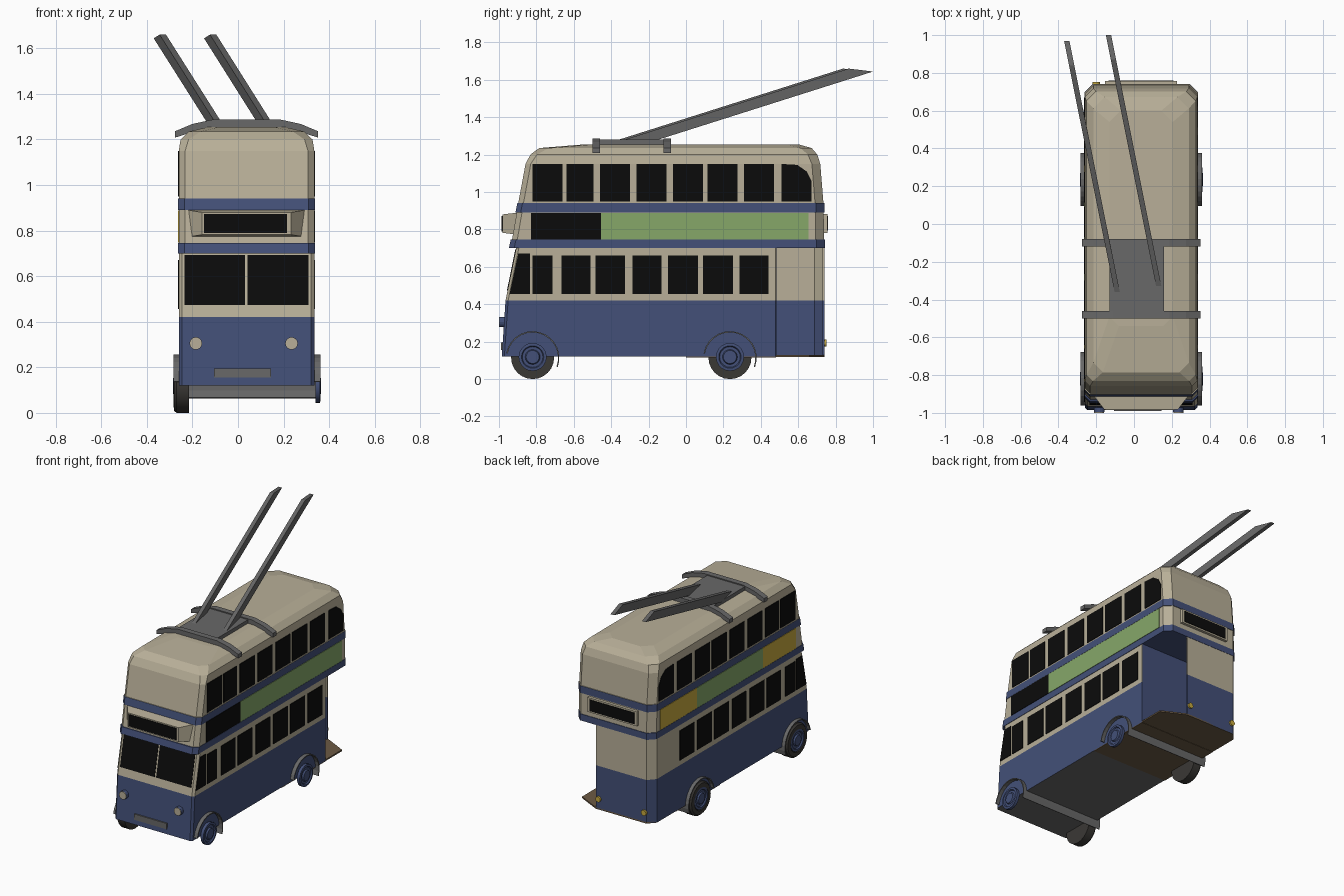
import bpy, bmesh, math
from mathutils import Vector

cube = bpy.data.objects.get("Cube")
if cube:
    bpy.data.objects.remove(cube, do_unlink=True)

CX = 0.0375   # centre line of the bodywork
HW = 0.2975   # half width of the bodywork


def material(name, rgb):
    lin = [((c / 255 + 0.055) / 1.055) ** 2.4 for c in rgb]
    m = bpy.data.materials.new(name)
    m.use_nodes = True
    m.diffuse_color = (*lin, 1)
    m.node_tree.nodes["Principled BSDF"].inputs["Base Color"].default_value = (*lin, 1)
    return m


CREAM = material("cream paint", (184, 175, 152))
BLUE = material("navy blue paint", (67, 80, 120))
BLACK = material("black glass", (11, 11, 11))
GREEN = material("green panel", (134, 167, 105))
YELLOW = material("yellow panel", (200, 170, 62))
GREY = material("grey metal", (104, 104, 104))
TYRE = material("dark rubber", (58, 56, 53))
BROWN = material("brown floor", (108, 90, 68))


def finish(name, bm, mats, smooth=False):
    bmesh.ops.recalc_face_normals(bm, faces=bm.faces)
    me = bpy.data.meshes.new(name)
    bm.to_mesh(me)
    bm.free()
    for m in mats:
        me.materials.append(m)
    ob = bpy.data.objects.new(name, me)
    bpy.context.collection.objects.link(ob)
    if smooth:
        bpy.ops.object.select_all(action='DESELECT')
        ob.select_set(True)
        bpy.context.view_layer.objects.active = ob
        bpy.ops.object.shade_smooth_by_angle(angle=math.radians(35))
    return ob


def prism(name, pts, offset, mat):
    """Polygon swept along an offset."""
    bm = bmesh.new()
    a = [bm.verts.new(p) for p in pts]
    b = [bm.verts.new(Vector(p) + Vector(offset)) for p in pts]
    bm.faces.new(a)
    bm.faces.new(b[::-1])
    for i in range(len(a)):
        j = (i + 1) % len(a)
        bm.faces.new((a[i], a[j], b[j], b[i]))
    return finish(name, bm, [mat])


def loft(name, rings, layers, mats):
    """Stack of chamfered rectangles; rings are (z, front, back, half width, front cut, back cut)."""
    bm = bmesh.new()
    loops = []
    for z, f, b, w, cf, cb in rings:
        half = [(w - cf, f), (w, f + cf), (w, b - cb), (w - cb, b)]
        plan = half + [(-x, y) for x, y in reversed(half)]
        loops.append([bm.verts.new((CX + x, y, z)) for x, y in plan])
    bm.faces.new(loops[0]).material_index = layers[0]
    bm.faces.new(loops[-1]).material_index = layers[-1]
    for lo, hi, mat in zip(loops, loops[1:], layers[1:]):
        for i in range(8):
            j = (i + 1) % 8
            bm.faces.new((lo[i], lo[j], hi[j], hi[i])).material_index = mat
    return finish(name, bm, mats)


def box(name, x0, x1, y0, y1, z0, z1, mat):
    return prism(name, [(x0, y0, z0), (x1, y0, z0), (x1, y1, z0), (x0, y1, z0)], (0, 0, z1 - z0), mat)


def side_plate(name, side, yz, mat):
    x = CX + side * (HW - 0.002)
    return prism(name, [(x, y, z) for y, z in yz], (side * 0.006, 0, 0), mat)


def rect(y0, y1, z0, z1):
    return [(y0, z0), (y1, z0), (y1, z1), (y0, z1)]


def lathe(name, x, y, z, profile, mat, n=20):
    """Profile of (distance along x, radius) spun round the x axis."""
    bm = bmesh.new()
    rows = [[bm.verts.new((x + d, y + r * math.cos(k * math.tau / n), z + r * math.sin(k * math.tau / n)))
             for k in range(n)] for d, r in profile]
    for a, b in zip(rows, rows[1:]):
        for i in range(n):
            bm.faces.new((a[i], a[(i + 1) % n], b[(i + 1) % n], b[i]))
    bm.faces.new(rows[0])
    bm.faces.new(rows[-1])
    return finish(name, bm, [mat], True)


def disc(name, x, z, y0, y1, r, mat, n=14):
    pts = [(x + r * math.cos(k * math.tau / n), y0, z + r * math.sin(k * math.tau / n)) for k in range(n)]
    return prism(name, pts, (0, y1 - y0, 0), mat)


# Lower deck up to the bulkhead of the open rear platform
loft("lower_body",
     [(0.12, -0.985, 0.48, HW, 0.014, 0.001), (0.42, -0.965, 0.48, HW, 0.014, 0.001),
      (0.70, -0.908, 0.48, HW, 0.014, 0.001)],
     [2, 0, 1], [BLUE, CREAM, GREY])
box("bulkhead", CX - HW + 0.004, CX + HW - 0.002, 0.478, 0.484, 0.12, 0.70, BLUE)
box("rear_underside", CX - HW, CX + HW, 0.0, 0.48, 0.116, 0.121, BROWN)

# Rear platform, with a wall on the left and back only
prism("platform_floor", [(-0.26, 0.48, 0.118), (0.335, 0.48, 0.118), (0.335, 0.66, 0.118),
                         (0.175, 0.74, 0.118), (-0.215, 0.74, 0.118), (-0.26, 0.69, 0.118)], (0, 0, 0.01), BROWN)
wall = [(-0.26, 0.47), (-0.26, 0.69), (-0.215, 0.74), (0.172, 0.74),
        (0.172, 0.73), (-0.21, 0.73), (-0.25, 0.686), (-0.25, 0.47)]
for label, z0, z1, mat in (("lower", 0.12, 0.42, BLUE), ("upper", 0.42, 0.70, CREAM)):
    prism("platform_wall_" + label, [(x, y, z0) for x, y in wall], (0, 0, z1 - z0), mat)

# Upper deck with two raised bands and a rounded roof
loft("upper_body",
     [(0.70, -0.947, 0.742, HW + 0.003, 0.028, 0.045), (0.745, -0.937, 0.742, HW + 0.003, 0.028, 0.045),
      (0.745, -0.930, 0.738, HW, 0.028, 0.045), (0.89, -0.905, 0.736, HW, 0.028, 0.045),
      (0.89, -0.912, 0.740, HW + 0.003, 0.028, 0.045), (0.94, -0.902, 0.740, HW + 0.003, 0.028, 0.045),
      (0.94, -0.897, 0.735, HW, 0.028, 0.045), (1.15, -0.858, 0.718, HW, 0.028, 0.045),
      (1.20, -0.832, 0.702, HW - 0.008, 0.035, 0.05), (1.235, -0.785, 0.672, HW - 0.045, 0.05, 0.06),
      (1.255, -0.54, 0.60, HW - 0.13, 0.05, 0.06)],
     [0, 0, 0, 1, 1, 0, 1, 1, 1, 1, 1], [BLUE, CREAM])

# Side windows and advertising panels
lower_windows = [(-0.82, -0.715), (-0.665, -0.51), (-0.485, -0.325), (-0.285, -0.13),
                 (-0.095, 0.065), (0.09, 0.25), (0.285, 0.44)]
upper_windows = [(-0.82, -0.66), (-0.64, -0.495), (-0.46, -0.30), (-0.265, -0.105),
                 (-0.07, 0.09), (0.115, 0.275), (0.31, 0.47)]
panels = {1: [(-0.83, -0.455, BLACK), (-0.455, 0.655, GREEN)],
          -1: [(-0.83, -0.465, YELLOW), (-0.465, 0.255, GREEN), (0.255, 0.655, YELLOW)]}
for side, word in ((1, "left"), (-1, "right")):
    for y0, y1 in lower_windows:
        side_plate("lower_window_" + word, side, rect(y0, y1, 0.455, 0.66), BLACK)
    for y0, y1 in upper_windows:
        side_plate("upper_window_" + word, side, rect(y0, y1, 0.95, 1.15), BLACK)
    side_plate("cab_window_" + word, side, [(-0.943, 0.455), (-0.835, 0.455), (-0.835, 0.67), (-0.897, 0.67)], BLACK)
    side_plate("rear_window_" + word, side,
               [(0.51, 0.95), (0.67, 0.95), (0.67, 1.06), (0.645, 1.11), (0.595, 1.145), (0.51, 1.15)], BLACK)
    for y0, y1, mat in panels[side]:
        side_plate("side_panel_" + word, side, rect(y0, y1, 0.747, 0.888), mat)

# Windscreen halves on the sloping front
for x0, x1 in ((-0.235, 0.03), (0.042, 0.31)):
    prism("windscreen", [(x0, -0.951, 0.475), (x1, -0.951, 0.475), (x1, -0.907, 0.693), (x0, -0.907, 0.693)],
          (0, -0.006, -0.001), BLACK)

# Front display: tapered housing with a dark plate
bm = bmesh.new()
back, front = [[bm.verts.new((CX + sx * w, y, z)) for sx, z in ((-1, z0), (1, z0), (1, z1), (-1, z1))]
               for w, y, z0, z1 in ((0.258, -0.90, 0.772, 0.89), (0.195, -0.982, 0.782, 0.88))]
bm.faces.new(back)
bm.faces.new(front)
for i in range(4):
    j = (i + 1) % 4
    bm.faces.new((back[i], back[j], front[j], front[i]))
finish("front_display_housing", bm, [CREAM])
box("front_display", -0.15, 0.215, -0.986, -0.98, 0.79, 0.872, BLACK)
box("rear_display_housing", CX - 0.19, CX + 0.19, 0.73, 0.756, 0.782, 0.882, CREAM)
box("rear_display", CX - 0.172, CX + 0.172, 0.754, 0.76, 0.793, 0.871, BLACK)

# Lamps and number plate
for x in (-0.185, 0.235):
    disc("headlamp_housing", x, 0.305, -0.96, -0.996, 0.028, BLUE)
    disc("headlamp", x, 0.305, -0.994, -1.0, 0.027, CREAM)
for x in (-0.2, 0.15):
    disc("tail_lamp", x, 0.192, 0.735, 0.752, 0.019, YELLOW)
box("number_plate", -0.105, 0.145, -0.989, -0.97, 0.155, 0.195, GREY)

# Wheels, hubs and full-width mudguards
hub = [(0.0, 0.075), (0.02, 0.075), (0.022, 0.06), (0.014, 0.055), (0.014, 0.04), (0.024, 0.035), (0.024, 0.016)]
tyre = [(0.0, 0.115), (-0.055, 0.115), (-0.066, 0.105), (-0.068, 0.078), (-0.055, 0.075)]
for y, word in ((-0.82, "front"), (0.235, "rear")):
    lathe(word + "_tyre", -0.215, y, 0.115, tyre, TYRE, 24)
    lathe(word + "_hub_right", -0.262, y, 0.118, [(-d, r) for d, r in hub], BLUE)
    lathe(word + "_hub_left", 0.34, y, 0.118, hub, BLUE)
    angles = [math.radians(-20 + 190 * k / 14) for k in range(15)]
    arc = [(y + 0.143 * math.cos(a), 0.113 + 0.143 * math.sin(a)) for a in angles]
    arc += [(y + 0.136 * math.cos(a), 0.113 + 0.136 * math.sin(a)) for a in reversed(angles)]
    prism(word + "_mudguard", [(-0.284, v, z) for v, z in arc], (0.645, 0, 0), GREY)

# Roof gantry: two arched straps and a plate
outer = [(-0.314, 1.236), (-0.238, 1.268), (-0.15, 1.287)]
inner = [(-0.14, 1.25), (-0.23, 1.235), (-0.314, 1.208)]
strap = outer + [(-x, z) for x, z in reversed(outer)] + [(-x, z) for x, z in reversed(inner)] + inner
for y in (-0.50, -0.12):
    prism("roof_strap", [(CX + x, y, z) for x, z in strap], (0, 0.04, 0), GREY)
box("roof_plate", -0.13, 0.16, -0.47, -0.09, 1.245, 1.28, GREY)

# Trolley poles with level-cut ends
for x0, y0, x1, y1 in ((-0.088, -0.365, -0.33, 0.84), (0.132, -0.335, -0.109, 0.87)):
    foot = [(x0 - 0.014, y0, 1.278), (x0 + 0.014, y0, 1.278),
            (x0 - 0.012, y0 + 0.13, 1.262), (x0 - 0.04, y0 + 0.13, 1.262)]
    prism("trolley_pole", foot, (x1 - x0, y1 - y0, 0.382), GREY)
